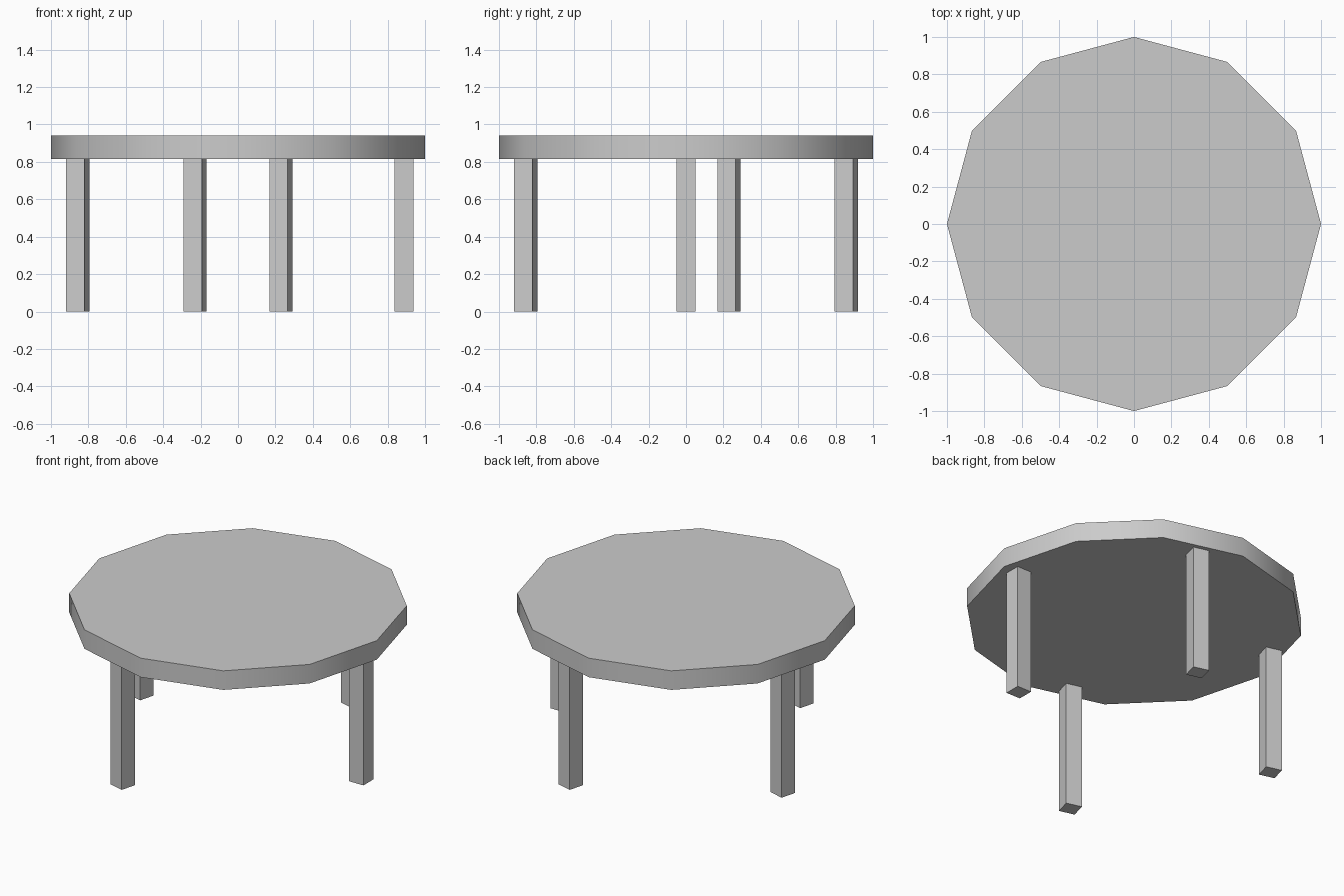
import bpy
from math import radians, cos, sin

if "Cube" in bpy.data.objects:
    bpy.data.objects.remove(bpy.data.objects["Cube"])

TOP_Z, UNDER_Z = 0.94, 0.816
LEG_SIZE, LEG_RADIUS = 0.102, 0.888

# Twelve-sided table top with softly shaded rim and flat faces
bpy.ops.mesh.primitive_cylinder_add(
    vertices=12, radius=1.0, depth=TOP_Z - UNDER_Z,
    location=(0, 0, (TOP_Z + UNDER_Z) / 2))
top = bpy.context.object
top.name = "table_top"
bpy.ops.object.shade_smooth_by_angle(angle=radians(40))


# Square leg turned to face outward from the centre
def add_leg(name, degrees):
    a = radians(degrees)
    bpy.ops.mesh.primitive_cube_add(
        size=1, rotation=(0, 0, a),
        location=(LEG_RADIUS * cos(a), LEG_RADIUS * sin(a), UNDER_Z / 2))
    leg = bpy.context.object
    leg.name = name
    leg.scale = (LEG_SIZE, LEG_SIZE, UNDER_Z)


# Four legs, the right one slightly off the even spacing
for name, degrees in (("right_leg", 0), ("back_leg", 75),
                      ("left_leg", 165), ("front_leg", 255)):
    add_leg(name, degrees)
